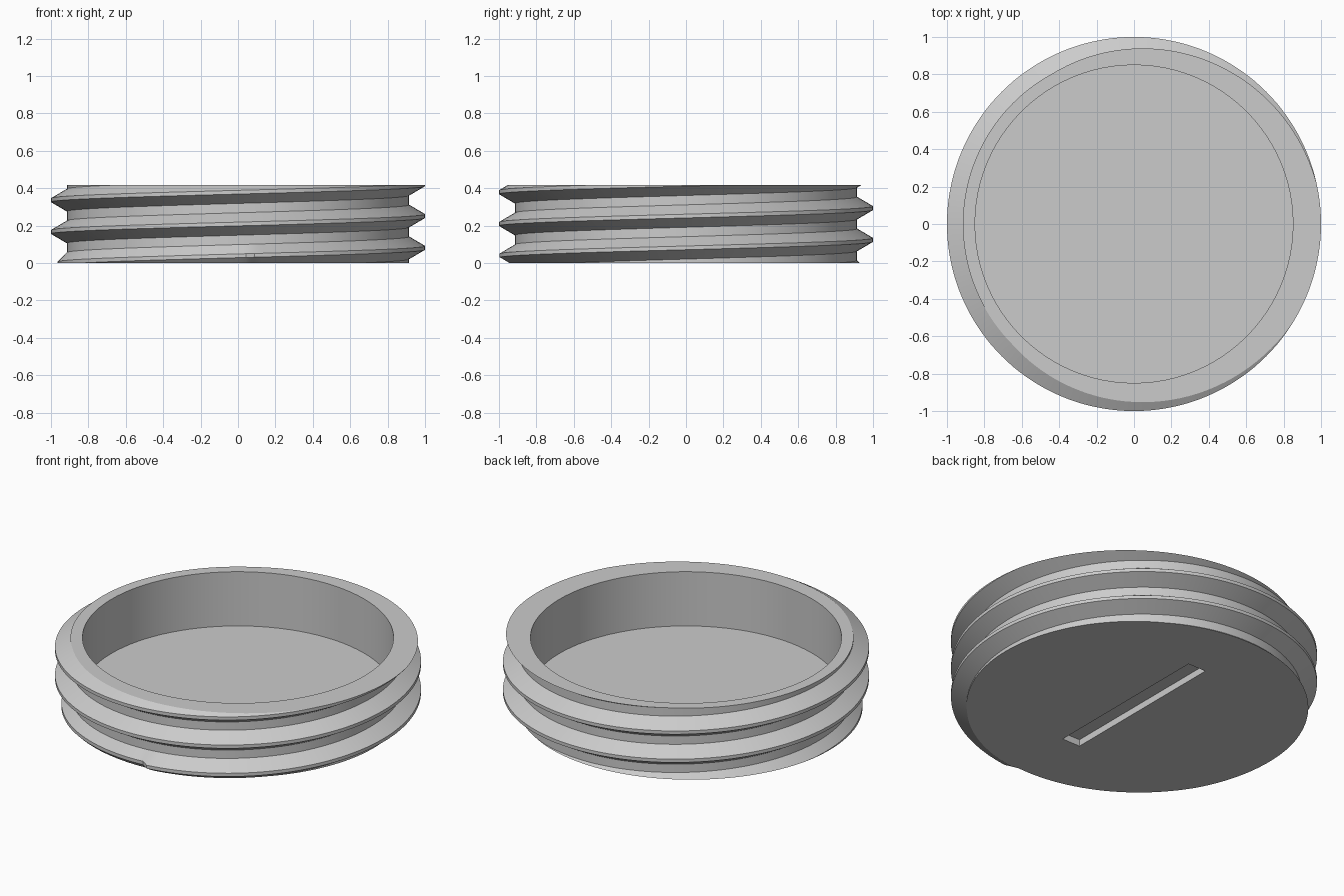
import bpy, bmesh, math
from mathutils import Vector

cube = bpy.data.objects.get("Cube")
if cube:
    bpy.data.objects.remove(cube, do_unlink=True)

HEIGHT, ROOT, CREST, INNER = 0.417, 0.915, 1.0, 0.85
PITCH, START, SEGMENTS = 0.17, 0.081, 144
FLOOR, SLOT_DEPTH = 0.09, 0.04

grey = bpy.data.materials.new("light grey")
grey.use_nodes = True
colour = (0.6, 0.6, 0.6, 1)
grey.diffuse_color = colour
grey.node_tree.nodes["Principled BSDF"].inputs["Base Color"].default_value = colour


def make_object(name, bm):
    mesh = bpy.data.meshes.new(name)
    bm.to_mesh(mesh)
    bm.free()
    obj = bpy.data.objects.new(name, mesh)
    bpy.context.collection.objects.link(obj)
    mesh.materials.append(grey)
    return obj


def cut(target, cutter):
    """Subtract a helper solid, then remove it."""
    cutter.hide_render = True
    mod = target.modifiers.new("cut", 'BOOLEAN')
    mod.operation, mod.solver, mod.object = 'DIFFERENCE', 'EXACT', cutter
    bpy.context.view_layer.objects.active = target
    bpy.ops.object.modifier_apply(modifier=mod.name)
    bpy.data.objects.remove(cutter, do_unlink=True)


# Threaded plug: trapezoid thread swept up a helix, each turn joined to the next
bm = bmesh.new()
profile = [(-0.06, 0), (-0.01, 1), (0.01, 1), (0.06, 0)]
rows = []
for i in range(-2 * SEGMENTS, 4 * SEGMENTS + 1):
    turn = i / SEGMENTS
    angle = turn * math.tau
    # the lead-in of the thread is shallower
    depth = CREST - ROOT if turn > -0.24 else 0.05
    row = []
    for dz, k in profile:
        r = ROOT + depth * k
        row.append(bm.verts.new((r * math.cos(angle), r * math.sin(angle),
                                 START + PITCH * turn + dz)))
    rows.append(row)
for i in range(len(rows) - 1):
    a, b = rows[i], rows[i + 1]
    for k in range(3):
        bm.faces.new((a[k], b[k], b[k + 1], a[k + 1]))
    if i + 1 + SEGMENTS < len(rows):
        c, d = rows[i + SEGMENTS], rows[i + 1 + SEGMENTS]
        bm.faces.new((a[3], b[3], d[0], c[0]))

# Trim flat at the top and bottom, and close both ends
for z, normal in ((0, -1), (HEIGHT, 1)):
    bmesh.ops.bisect_plane(bm, geom=bm.verts[:] + bm.edges[:] + bm.faces[:],
                           plane_co=Vector((0, 0, z)), plane_no=Vector((0, 0, normal)),
                           clear_outer=True)
bmesh.ops.remove_doubles(bm, verts=bm.verts[:], dist=0.00001)
bmesh.ops.holes_fill(bm, edges=[e for e in bm.edges if e.is_boundary], sides=0)
bmesh.ops.recalc_face_normals(bm, faces=bm.faces[:])
plug = make_object("threaded_plug", bm)

# Round pocket open at the top
bm = bmesh.new()
bmesh.ops.create_cone(bm, cap_ends=True, segments=96, radius1=INNER, radius2=INNER, depth=1)
bmesh.ops.translate(bm, verts=bm.verts[:], vec=(0, 0, FLOOR + 0.5))
cut(plug, make_object("pocket_cutter", bm))

# Coin slot in the underside
bm = bmesh.new()
bmesh.ops.create_cube(bm, size=1)
bmesh.ops.scale(bm, verts=bm.verts[:], vec=(0.12, 1.07, 2 * SLOT_DEPTH))
cut(plug, make_object("slot_cutter", bm))

# Smooth shading with sharp thread edges
bpy.ops.object.select_all(action='DESELECT')
plug.select_set(True)
bpy.context.view_layer.objects.active = plug
bpy.ops.object.shade_smooth_by_angle(angle=math.radians(25))
